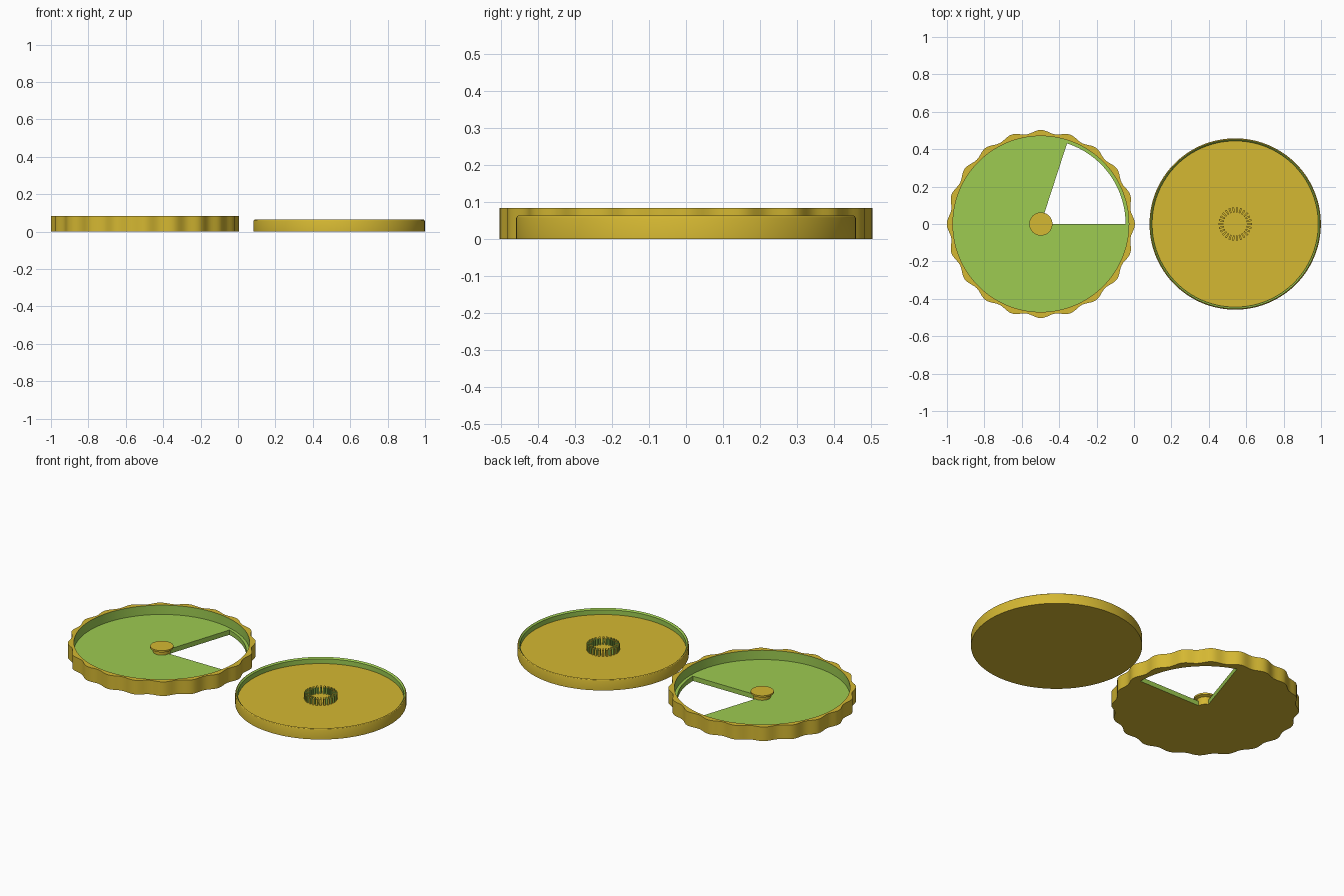
import bpy, bmesh, math
from mathutils import Vector

if "Cube" in bpy.data.objects:
    bpy.data.objects.remove(bpy.data.objects["Cube"])


def material(name, rgb):
    m = bpy.data.materials.new(name)
    m.diffuse_color = (*rgb, 1)
    m.use_nodes = True
    m.node_tree.nodes["Principled BSDF"].inputs["Base Color"].default_value = m.diffuse_color
    return m


YELLOW = material("mustard yellow", (0.665, 0.479, 0.032))
GREEN = material("leaf green", (0.337, 0.597, 0.083))


def sweep(bm, profile, colours, segs, start=0.0, end=360.0):
    """Turn a profile of (radius or radius function, z) about z; one colour index per profile step."""
    full = end - start >= 360
    cols = []
    for i in range(segs if full else segs + 1):
        a = math.radians(start + (end - start) * i / segs)
        col = []
        for r, z in profile:
            r = r(a) if callable(r) else r
            col.append(bm.verts.new((r * math.cos(a), r * math.sin(a), z)))
        cols.append(col)
    for i in range(segs):
        a, b = cols[i], cols[(i + 1) % len(cols)]
        for k, c in enumerate(colours):
            if c is None:
                continue
            n = (k + 1) % len(profile)
            f = bm.faces.new((a[k], b[k], b[n], a[n]))
            f.material_index = c
    return cols


def finish(bm, name, centre):
    bmesh.ops.remove_doubles(bm, verts=bm.verts, dist=1e-5)
    bmesh.ops.dissolve_degenerate(bm, edges=bm.edges, dist=1e-6)
    bmesh.ops.recalc_face_normals(bm, faces=bm.faces)
    me = bpy.data.meshes.new(name)
    bm.to_mesh(me)
    bm.free()
    me.materials.append(YELLOW)
    me.materials.append(GREEN)
    ob = bpy.data.objects.new(name, me)
    ob.location = centre
    bpy.context.collection.objects.link(ob)
    bpy.ops.object.select_all(action='DESELECT')
    ob.select_set(True)
    bpy.context.view_layer.objects.active = ob
    bpy.ops.object.shade_smooth_by_angle(angle=math.radians(30))
    return ob


LID = Vector((-0.498, 0, 0))
TRAY = Vector((0.541, 0, 0))
FLOOR = 0.028


# Lid: scalloped wall, inner ledge and a floor with an open wedge
def scallop(a):
    return 0.494 + 0.009 * math.cos(20 * a)


bm = bmesh.new()
sweep(bm, [(scallop, 0), (scallop, 0.083), (0.47, 0.083), (0.47, FLOOR),
           (0.453, FLOOR), (0.453, 0)], [0, 0, 1, 1, None, 0], 200)
# green edge of the window along the ledge
sweep(bm, [(0.453, FLOOR), (0.453, 0)], [1], 40, 0, 72)
# floor sector with its two cut sides
cols = sweep(bm, [(0, 0), (0.453, 0), (0.453, FLOOR), (0, FLOOR)],
             [0, None, 1, None], 160, 72, 360)
for col in (cols[0], cols[-1]):
    bm.faces.new(col).material_index = 1
finish(bm, "lid", LID)

# Centre pin with a flanged head
bm = bmesh.new()
sweep(bm, [(0, 0), (0.046, 0), (0.046, 0.046), (0.062, 0.052), (0.062, 0.062), (0, 0.062)],
      [0] * 5, 64)
finish(bm, "centre_pin", LID)

# Tray: shallow dish with a thin rounded rim
bm = bmesh.new()
sweep(bm, [(0, 0), (0.458, 0), (0.458, 0.056), (0.456, 0.061), (0.452, 0.064),
           (0.444, 0.056), (0.444, FLOOR), (0, FLOOR)],
      [0, 0, 0, 0, 1, 1, 0], 160)
finish(bm, "tray", TRAY)

# Ring of upright teeth in the tray centre
bm = bmesh.new()
TEETH = 26
for i in range(TEETH):
    mid = 360 * i / TEETH
    cols = sweep(bm, [(0.062, FLOOR - 0.002), (0.089, FLOOR - 0.002), (0.089, 0.064), (0.062, 0.064)],
                 [0, 0, 0, 1], 1, mid - 3.5, mid + 3.5)
    for col in cols:
        bm.faces.new(col).material_index = 1
finish(bm, "tooth_ring", TRAY)
